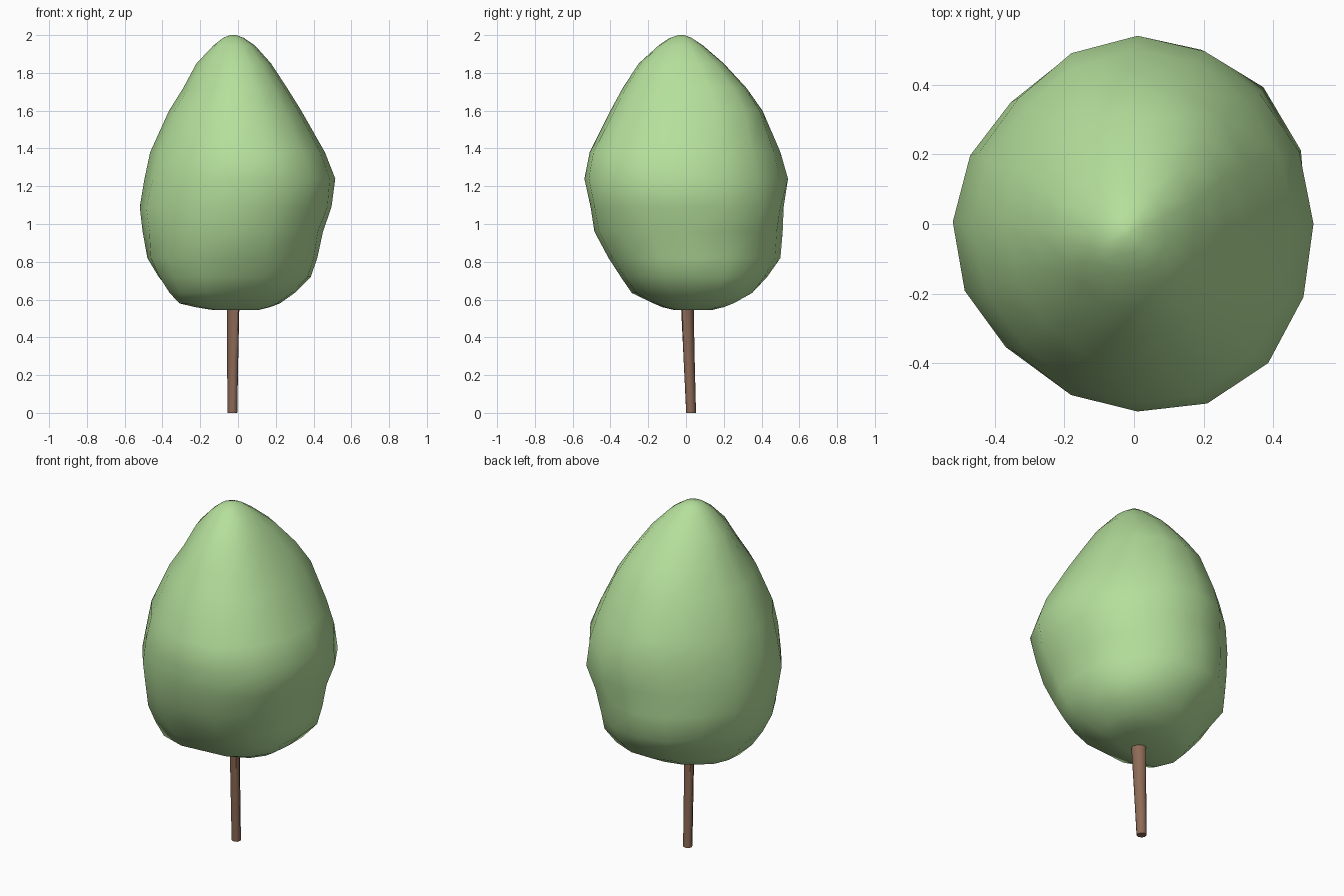
import bpy, bmesh, math, random

if "Cube" in bpy.data.objects:
    bpy.data.objects.remove(bpy.data.objects["Cube"])

random.seed(4)


def material(name, rgb):
    m = bpy.data.materials.new(name)
    m.diffuse_color = (*rgb, 1)
    m.use_nodes = True
    m.node_tree.nodes["Principled BSDF"].inputs["Base Color"].default_value = m.diffuse_color
    return m


def loft(name, rings, mat):
    """Skin a stack of vertex-coordinate rings and cap both ends."""
    bm = bmesh.new()
    loops = [[bm.verts.new(p) for p in ring] for ring in rings]
    n = len(loops[0])
    for a, b in zip(loops, loops[1:]):
        for i in range(n):
            j = (i + 1) % n
            bm.faces.new((a[i], a[j], b[j], b[i]))
    bm.faces.new(loops[0][::-1])
    bm.faces.new(loops[-1])
    bmesh.ops.recalc_face_normals(bm, faces=bm.faces)
    me = bpy.data.meshes.new(name)
    bm.to_mesh(me)
    bm.free()
    me.materials.append(mat)
    ob = bpy.data.objects.new(name, me)
    bpy.context.collection.objects.link(ob)
    bpy.ops.object.select_all(action='DESELECT')
    ob.select_set(True)
    bpy.context.view_layer.objects.active = ob
    return ob


green = material("leaf green", (0.46, 0.74, 0.33))
brown = material("bark brown", (0.27, 0.145, 0.095))

# Crown: z, left, right, front, back, back-right and front-left reach
profile = [
    (0.545, -0.13, 0.11, -0.06, 0.14, 0.13, 0.12),
    (0.56, -0.22, 0.17, -0.12, 0.20, 0.22, 0.23),
    (0.58, -0.30, 0.22, -0.165, 0.25, 0.28, 0.31),
    (0.635, -0.35, 0.30, -0.275, 0.35, 0.38, 0.39),
    (0.72, -0.42, 0.385, -0.345, 0.43, 0.445, 0.435),
    (0.82, -0.48, 0.42, -0.41, 0.50, 0.465, 0.475),
    (0.96, -0.505, 0.45, -0.485, 0.512, 0.495, 0.495),
    (1.09, -0.52, 0.495, -0.505, 0.517, 0.54, 0.51),
    (1.24, -0.495, 0.515, -0.538, 0.54, 0.52, 0.50),
    (1.38, -0.465, 0.46, -0.51, 0.50, 0.48, 0.47),
    (1.60, -0.365, 0.335, -0.40, 0.405, 0.40, 0.38),
    (1.72, -0.29, 0.26, -0.335, 0.32, 0.32, 0.30),
    (1.85, -0.22, 0.175, -0.25, 0.20, 0.205, 0.225),
    (1.945, -0.13, 0.09, -0.145, 0.09, 0.09, 0.15),
    (1.985, -0.08, 0.03, -0.085, 0.03, 0.03, 0.10),
    (2.0, -0.04, -0.01, -0.04, -0.01, -0.01, 0.055),
]
N = 16
rings = []
for z, x0, x1, y0, y1, reach_br, reach_fl in profile:
    cx, cy, a, b = (x0 + x1) / 2, (y0 + y1) / 2, (x1 - x0) / 2, (y1 - y0) / 2
    shift, mean = (cx + cy) / 2 ** 0.5, math.sqrt((a * a + b * b) / 2)
    # Fullness of the four diagonals: back right, back left, front left, front right
    diagonal = [min(1.25, max(0.9, k)) for k in
                ((reach_br - shift) / mean, 0.95 if z > 0.75 else 0.9,
                 (reach_fl + shift) / mean, 1.05)]
    ring = []
    for i in range(N):
        t = 2 * math.pi * i / N
        k = 1 + (diagonal[i * 4 // N] - 1) * math.sin(2 * t) ** 2
        if i % 2 and 0.6 < z < 1.7:
            k += random.uniform(-0.005, 0.015)
        ring.append((cx + a * k * math.cos(t), cy + b * k * math.sin(t), z))
    rings.append(ring)
loft("crown", rings, green)
bpy.ops.object.shade_smooth()

# Trunk: slim leaning pole whose section flattens along one diagonal upward
trunk = []
for z, cx, cy, long, short in ((0, -0.03, 0.027, 0.027, 0.025),
                               (0.3, -0.028, 0.016, 0.033, 0.026),
                               (0.6, -0.026, 0.006, 0.041, 0.027)):
    ring = []
    for i in range(8):
        t = math.pi * i / 4
        u, v = long * math.cos(t) / 2 ** 0.5, short * math.sin(t) / 2 ** 0.5
        ring.append((cx + u + v, cy - u + v, z))
    trunk.append(ring)
loft("trunk", trunk, brown)
bpy.ops.object.shade_smooth_by_angle(angle=math.radians(60))
